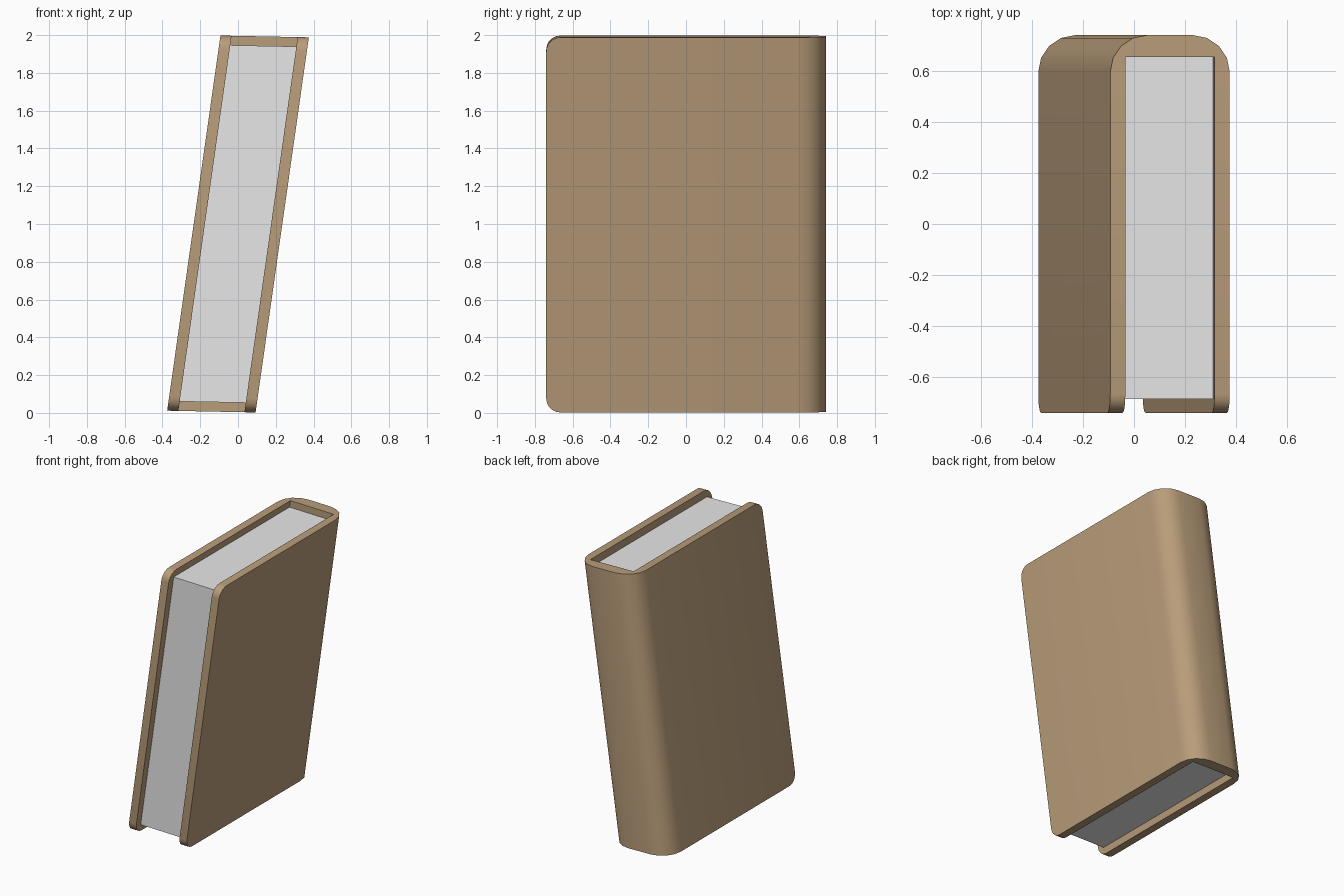
import bpy, bmesh, math
from mathutils import Matrix

if "Cube" in bpy.data.objects:
    bpy.data.objects.remove(bpy.data.objects["Cube"])

# Lean of the book: x shifts with height, z tips slightly across the width
LEAN = Matrix(((1, 0, 0.142, 0), (0, 1, 0, 0), (-0.02, 0, 1, 1.0), (0, 0, 0, 1)))


def material(name, color):
    m = bpy.data.materials.new(name)
    m.diffuse_color = (*color, 1)
    m.use_nodes = True
    m.node_tree.nodes["Principled BSDF"].inputs["Base Color"].default_value = m.diffuse_color
    return m


def finish(bm, name, mat):
    bm.transform(LEAN)
    bmesh.ops.recalc_face_normals(bm, faces=bm.faces)
    me = bpy.data.meshes.new(name)
    bm.to_mesh(me)
    bm.free()
    ob = bpy.data.objects.new(name, me)
    bpy.context.collection.objects.link(ob)
    me.materials.append(mat)
    bpy.ops.object.select_all(action='DESELECT')
    ob.select_set(True)
    bpy.context.view_layer.objects.active = ob
    bpy.ops.object.shade_smooth_by_angle(angle=math.radians(35))
    return ob


def prism(outline, z0, z1):
    bm = bmesh.new()
    face = bm.faces.new([bm.verts.new((x, y, z0)) for x, y in outline])
    ext = bmesh.ops.extrude_face_region(bm, geom=[face])
    top = [g for g in ext['geom'] if isinstance(g, bmesh.types.BMVert)]
    bmesh.ops.translate(bm, verts=top, vec=(0, 0, z1 - z0))
    return bm


tan = material("tan_cover", (0.485, 0.337, 0.195))
paper = material("paper", (0.8, 0.8, 0.8))

W, WI = 0.234, 0.175        # outer and inner half widths
FRONT, BACK, INNER = -0.74, 0.74, 0.655
R, H = 0.145, 0.993         # spine rounding radius, half height

# Cover: U-shaped section with a rounded spine and square inside
half = [(WI, INNER), (WI, FRONT), (W, FRONT)]
for i in range(5):
    a = math.radians(22.5 * i)
    half.append((W - R + R * math.cos(a), BACK - R + R * math.sin(a)))
outline = half + [(-x, y) for x, y in reversed(half)]
bm = prism(outline, -H, H)
corners = [e for e in bm.edges
           if all(abs(v.co.y - FRONT) < 1e-4 for v in e.verts)
           and abs(e.verts[0].co.z - e.verts[1].co.z) < 1e-4]
bmesh.ops.bevel(bm, geom=corners, offset=0.075, segments=5, profile=0.5,
                affect='EDGES')
finish(bm, "book_cover", tan)

# Page block, set in from the cover edges
pw = WI + 0.001
pages = [(-pw, -0.685), (pw, -0.685), (pw, INNER + 0.001), (-pw, INNER + 0.001)]
finish(prism(pages, -0.943, 0.943), "page_block", paper)
